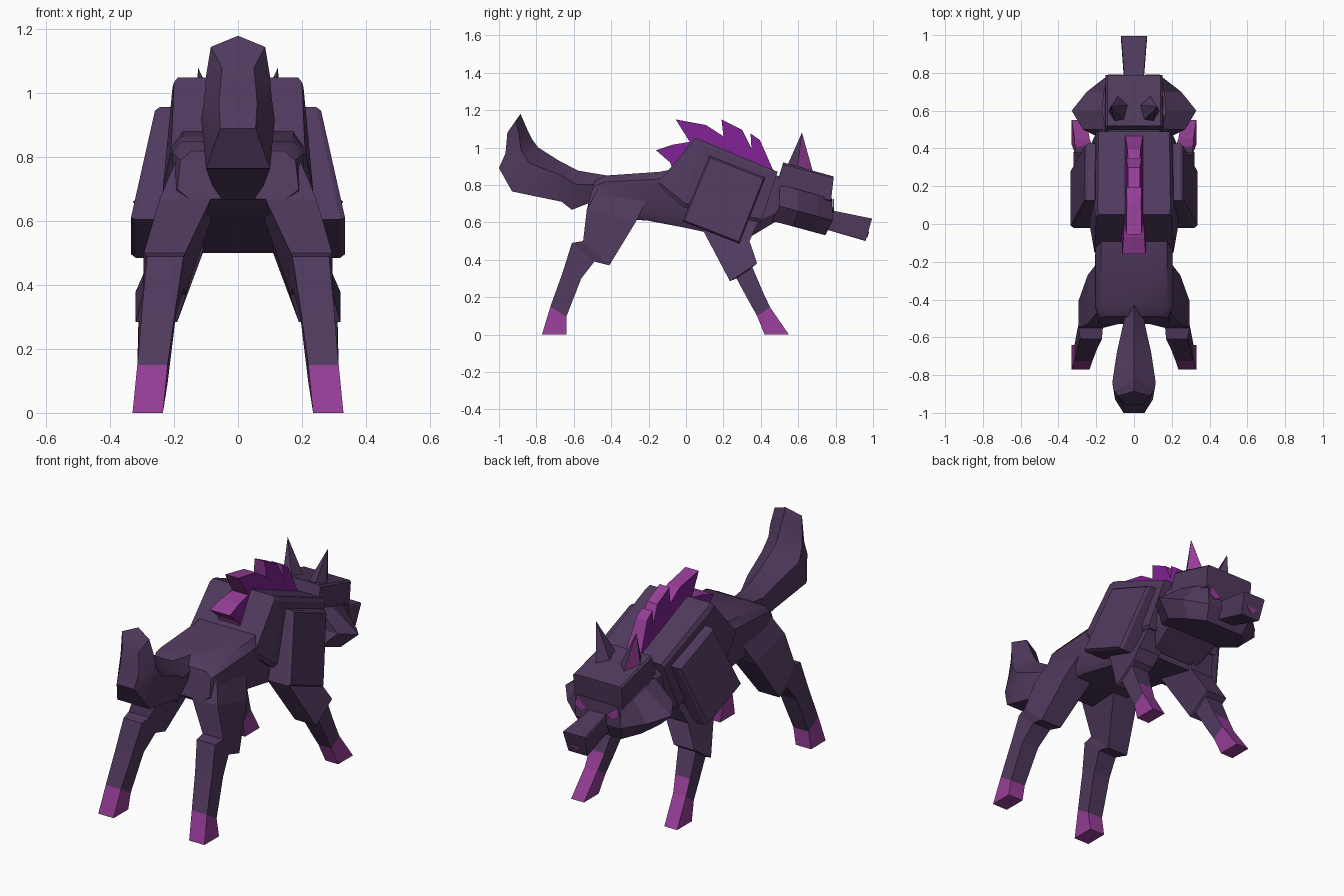
import bpy, bmesh, math

cube = bpy.data.objects.get("Cube")
if cube:
    bpy.data.objects.remove(cube)


def material(name, rgb):
    m = bpy.data.materials.new(name)
    m.use_nodes = True
    m.diffuse_color = (*rgb, 1)
    m.node_tree.nodes["Principled BSDF"].inputs["Base Color"].default_value = (*rgb, 1)
    return m


FUR = material("dark plum fur", (0.08, 0.041, 0.11))
PINK = material("magenta", (0.305, 0.048, 0.31))
VIOLET = material("violet mane", (0.205, 0.015, 0.28))


def finish(name, bm, mats, smooth=False):
    bmesh.ops.recalc_face_normals(bm, faces=bm.faces)
    mesh = bpy.data.meshes.new(name)
    bm.to_mesh(mesh)
    bm.free()
    for m in mats:
        mesh.materials.append(m)
    ob = bpy.data.objects.new(name, mesh)
    bpy.context.collection.objects.link(ob)
    if smooth:
        bpy.ops.object.select_all(action='DESELECT')
        ob.select_set(True)
        bpy.context.view_layer.objects.active = ob
        bpy.ops.object.shade_smooth_by_angle(angle=math.radians(35))
    return ob


def loft(name, rings, mats=(FUR,), smooth=False):
    """Skin equal-length rings and cap both ends."""
    bm = bmesh.new()
    vs = [[bm.verts.new(p) for p in r] for r in rings]
    n = len(rings[0])
    for k in range(len(vs) - 1):
        for i in range(n):
            j = (i + 1) % n
            bm.faces.new((vs[k][i], vs[k][j], vs[k + 1][j], vs[k + 1][i]))
    bm.faces.new(vs[0])
    bm.faces.new(vs[-1])
    return finish(name, bm, mats, smooth)


def ring(top, bottom, wt, wb, c=0.2):
    """Chamfered box section between a top and a bottom (y, z) point."""
    half = [(wt * (1 - c), 0), (wt, c), (wb, 1 - c), (wb * (1 - c), 1)]
    full = half + [(-x, t) for x, t in reversed(half)]
    return [(x, top[0] + (bottom[0] - top[0]) * t, top[1] + (bottom[1] - top[1]) * t)
            for x, t in full]


def leg(name, s, sections):
    """Loft (back y, z, front y, z, inner x, outer x) sections; the last one is the paw."""
    rings = [[(s * xi, yb, zb), (s * xo, yb, zb), (s * xo, yf, zf), (s * xi, yf, zf)]
             for yb, zb, yf, zf, xi, xo in sections]
    ob = loft(name, rings, (FUR, PINK))
    paw = 4 * (len(sections) - 2)
    for p in ob.data.polygons:
        p.material_index = int(p.index >= paw and p.index != paw + 4)
    return ob, paw


# Torso, shoulder ruff and neck
loft("torso", [ring((-0.49, 0.82), (-0.53, 0.67), 0.18, 0.19, 0.2),
               ring((-0.43, 0.85), (-0.46, 0.62), 0.205, 0.21, 0.15),
               ring((-0.14, 0.87), (-0.21, 0.61), 0.205, 0.2, 0.15),
               ring((0.1, 0.92), (0.0, 0.57), 0.2, 0.19, 0.15),
               ring((0.4, 0.85), (0.32, 0.5), 0.19, 0.17, 0.15)], smooth=True)
loft("shoulder_ruff", [ring((0.05, 1.05), (-0.16, 0.8), 0.2, 0.21, 0.06),
                       ring((0.08, 1.04), (-0.01, 0.68), 0.205, 0.235, 0.06),
                       ring((0.49, 0.87), (0.4, 0.6), 0.2, 0.235, 0.06)])
loft("neck", [ring((0.38, 0.88), (0.34, 0.52), 0.21, 0.18),
              ring((0.52, 0.84), (0.49, 0.61), 0.16, 0.2)])

# Bushy tail: ridge on top, flattened underside
tail = [(-0.42, 0.85, -0.5, 0.71, 0.04, 0.02), (-0.576, 0.876, -0.61, 0.667, 0.07, 0.05),
        (-0.68, 0.93, -0.665, 0.71, 0.09, 0.08), (-0.79, 1.0, -0.93, 0.765, 0.115, 0.1),
        (-0.82, 1.04, -1.0, 0.89, 0.105, 0.055), (-0.85, 1.1, -0.965, 0.97, 0.1, 0.06),
        (-0.885, 1.18, -0.955, 1.08, 0.085, 0.05)]
rings = []
for ty, tz, by, bz, w, low in tail:
    my, mz = ty * 0.65 + by * 0.35, tz * 0.65 + bz * 0.35
    rings.append([(0, ty, tz), (w, my, mz), (low, by, bz), (-low, by, bz), (-w, my, mz)])
loft("tail", rings, smooth=True)

# Head: skull box, flared cheeks and muzzle
loft("skull", [ring((0.52, 0.92), (0.47, 0.76), 0.15, 0.16, 0.06),
               ring((0.79, 0.845), (0.775, 0.71), 0.15, 0.15, 0.06)])


def cheek_layer(z0, half):
    pts = half + [(-x, y) for x, y in reversed(half)]
    return [(x, y, z0 - 0.27 * (y - 0.6)) for x, y in pts]


loft("cheeks", [
    cheek_layer(0.775, [(0.15, 0.5), (0.17, 0.6), (0.16, 0.7), (0.14, 0.78)]),
    cheek_layer(0.66, [(0.27, 0.5), (0.33, 0.6), (0.25, 0.7), (0.14, 0.785)]),
    cheek_layer(0.57, [(0.19, 0.46), (0.24, 0.57), (0.19, 0.67), (0.12, 0.745)])])
loft("muzzle", [ring((0.74, 0.672), (0.72, 0.57), 0.05, 0.05, 0.05),
                ring((0.995, 0.62), (0.96, 0.5), 0.07, 0.06, 0.05)])
loft("mouth", [[(x, y + d, z) for x, y, z in
                [(-0.035, 0.973, 0.55), (0.035, 0.973, 0.55), (0, 0.964, 0.52)]]
               for d in (0, 0.006)], (PINK,))

# Crest of spikes: magenta rim, violet sides
crest = [(-0.16, 0.985), (-0.07, 1.015), (0.02, 1.03), (-0.055, 1.15), (0.107, 1.12),
         (0.2, 1.06), (0.19, 1.15), (0.3, 1.095), (0.35, 0.995), (0.345, 1.075),
         (0.395, 1.04), (0.47, 0.87), (0.3, 0.88), (0.05, 0.9), (-0.07, 0.88), (-0.085, 0.92)]


def crest_side(s):
    return [(s * (0.047 - 0.1 * (z - 1.07 + 0.41 * y)), y, z) for y, z in crest]


mane = loft("mane", [crest_side(-1), crest_side(1)], (PINK, VIOLET))
for p in mane.data.polygons:
    p.material_index = int(abs(p.normal.x) > 0.8)

for s, side in ((1, "left"), (-1, "right")):
    # Legs with coloured paws; the front shins are coloured a little higher in front
    leg("hind_leg_" + side, s, [
        (-0.46, 0.8, -0.2, 0.74, 0.06, 0.19), (-0.53, 0.67, -0.27, 0.6, 0.085, 0.245),
        (-0.55, 0.5, -0.41, 0.37, 0.165, 0.295), (-0.61, 0.49, -0.49, 0.39, 0.17, 0.285),
        (-0.66, 0.33, -0.56, 0.3, 0.195, 0.3), (-0.725, 0.15, -0.64, 0.095, 0.22, 0.315),
        (-0.77, 0, -0.64, 0, 0.235, 0.33)])
    shin, paw = leg("front_leg_" + side, s, [
        (0.04, 0.66, 0.42, 0.68, 0.07, 0.2), (0.1, 0.54, 0.34, 0.5, 0.11, 0.25),
        (0.235, 0.285, 0.38, 0.38, 0.19, 0.32), (0.27, 0.3, 0.355, 0.36, 0.2, 0.31),
        (0.335, 0.18, 0.41, 0.23, 0.22, 0.313), (0.38, 0.1, 0.45, 0.145, 0.235, 0.315),
        (0.42, 0, 0.55, 0, 0.25, 0.33)])
    shin.data.polygons[paw - 2].material_index = 1

    # Slanted shoulder plate
    outline = [(0.125, 0.957), (0.425, 0.84), (0.285, 0.485), (-0.02, 0.605)]
    rings = []
    for top_x, low_x, k in ((0.18, 0.2, 1), (0.245, 0.32, 1), (0.26, 0.335, 0.95)):
        rings.append([(s * x, 0.203 + (y - 0.203) * k, 0.72 + (z - 0.72) * k)
                      for (y, z), x in zip(outline, (top_x, top_x, low_x, low_x))])
    loft("shoulder_plate_" + side, rings)

    # Ear, with one coloured face turned outward and forward
    bm = bmesh.new()
    base = [bm.verts.new((s * x, y, z)) for x, y, z in
            [(0.03, 0.63, 0.88), (0.085, 0.68, 0.865), (0.135, 0.595, 0.885),
             (0.1, 0.54, 0.9), (0.05, 0.55, 0.9)]]
    tip = bm.verts.new((s * 0.125, 0.62, 1.08))
    for i in range(5):
        f = bm.faces.new((base[i], base[(i + 1) % 5], tip))
        f.material_index = int(i == 1)
    bm.faces.new(base)
    finish("ear_" + side, bm, (FUR, PINK))

    # Slanted eye plate
    eye = [(0.06, 0.67), (0.125, 0.725), (0.137, 0.675), (0.1, 0.65)]
    loft("eye_" + side, [[(s * x, y, z) for x, z in eye] for y in (0.783, 0.792)], (PINK,))
